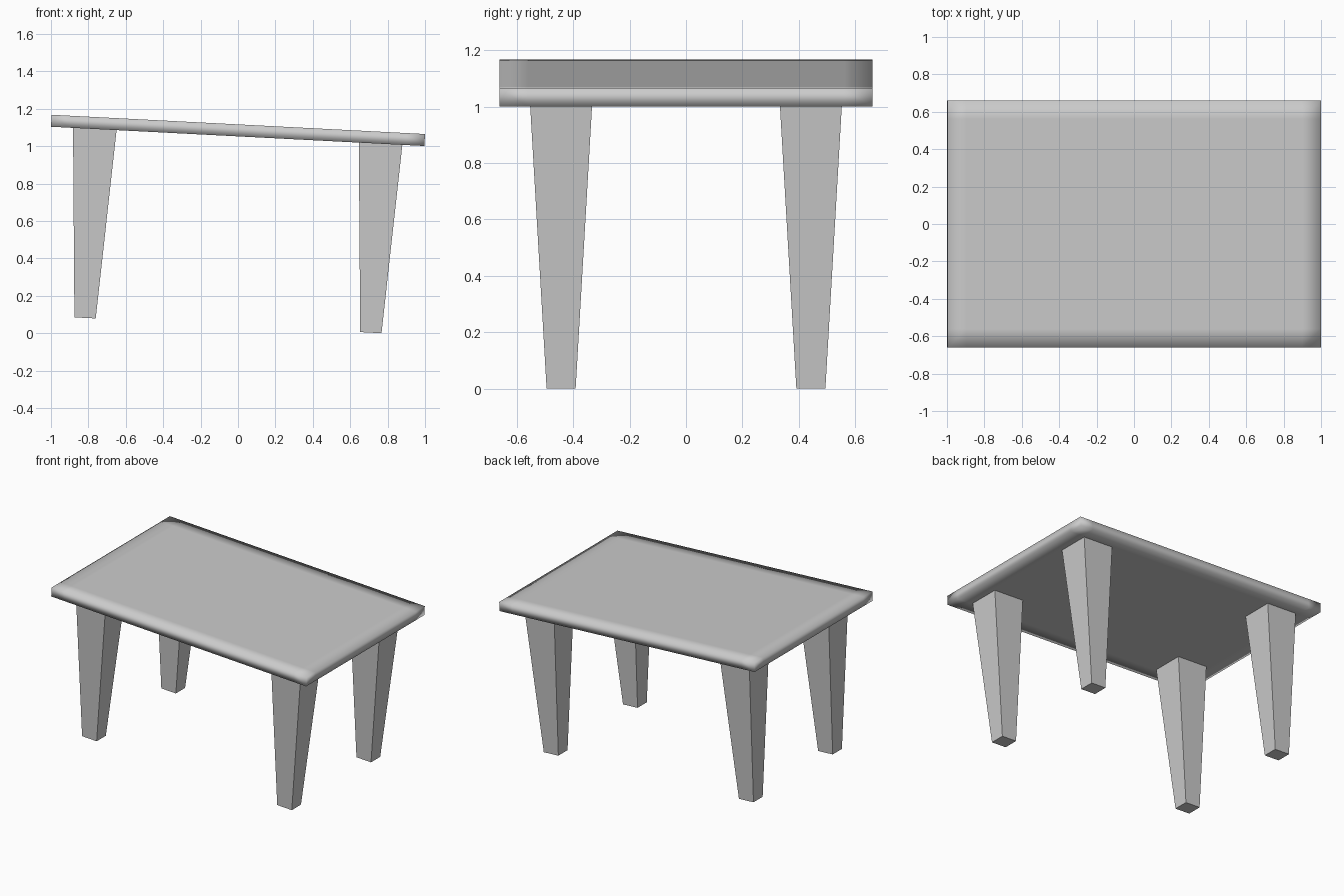
import bpy, bmesh, math
from mathutils import Matrix, Vector

if "Cube" in bpy.data.objects:
    bpy.data.objects.remove(bpy.data.objects["Cube"])

# The whole table leans slightly down towards +x
TILT = Matrix.Translation((0, 0, 1.0845)) @ Matrix.Rotation(math.radians(2.95), 4, 'Y')
L, W, T = 0.9995, 0.661, 0.032      # half sizes of the top
INSET = 0.1                         # loop distance from the rim


def finish(name, bm, smooth):
    bm.transform(TILT)
    bmesh.ops.recalc_face_normals(bm, faces=bm.faces[:])
    for f in bm.faces:
        f.smooth = smooth
    mesh = bpy.data.meshes.new(name)
    bm.to_mesh(mesh)
    bm.free()
    bpy.context.collection.objects.link(bpy.data.objects.new(name, mesh))


# Table top: slab with support loops near the rim, fully smooth shaded
bm = bmesh.new()
bmesh.ops.create_cube(bm, size=2, matrix=Matrix.Diagonal((L, W, T, 1)))
for axis, half in ((0, L), (1, W)):
    for s in (-1, 1):
        co, no = Vector(), Vector()
        co[axis], no[axis] = s * (half - INSET), 1
        bmesh.ops.bisect_plane(bm, geom=bm.verts[:] + bm.edges[:] + bm.faces[:],
                               plane_co=co, plane_no=no)
finish("table_top", bm, True)


# Legs: square blocks tapering towards the foot
def leg(name, sx, sy):
    bm = bmesh.new()
    bmesh.ops.create_cube(bm, size=2)
    for v in bm.verts:
        hx, hy, z = (0.1165, 0.11, -T) if v.co.z > 0 else (0.057, 0.0515, -1.0433)
        v.co = (sx * 0.765 + v.co.x * hx, sy * 0.443 + v.co.y * hy, z)
    finish(name, bm, False)


for xn, sx in (("left", -1), ("right", 1)):
    for yn, sy in (("front", -1), ("back", 1)):
        leg(f"{yn}_{xn}_leg", sx, sy)
